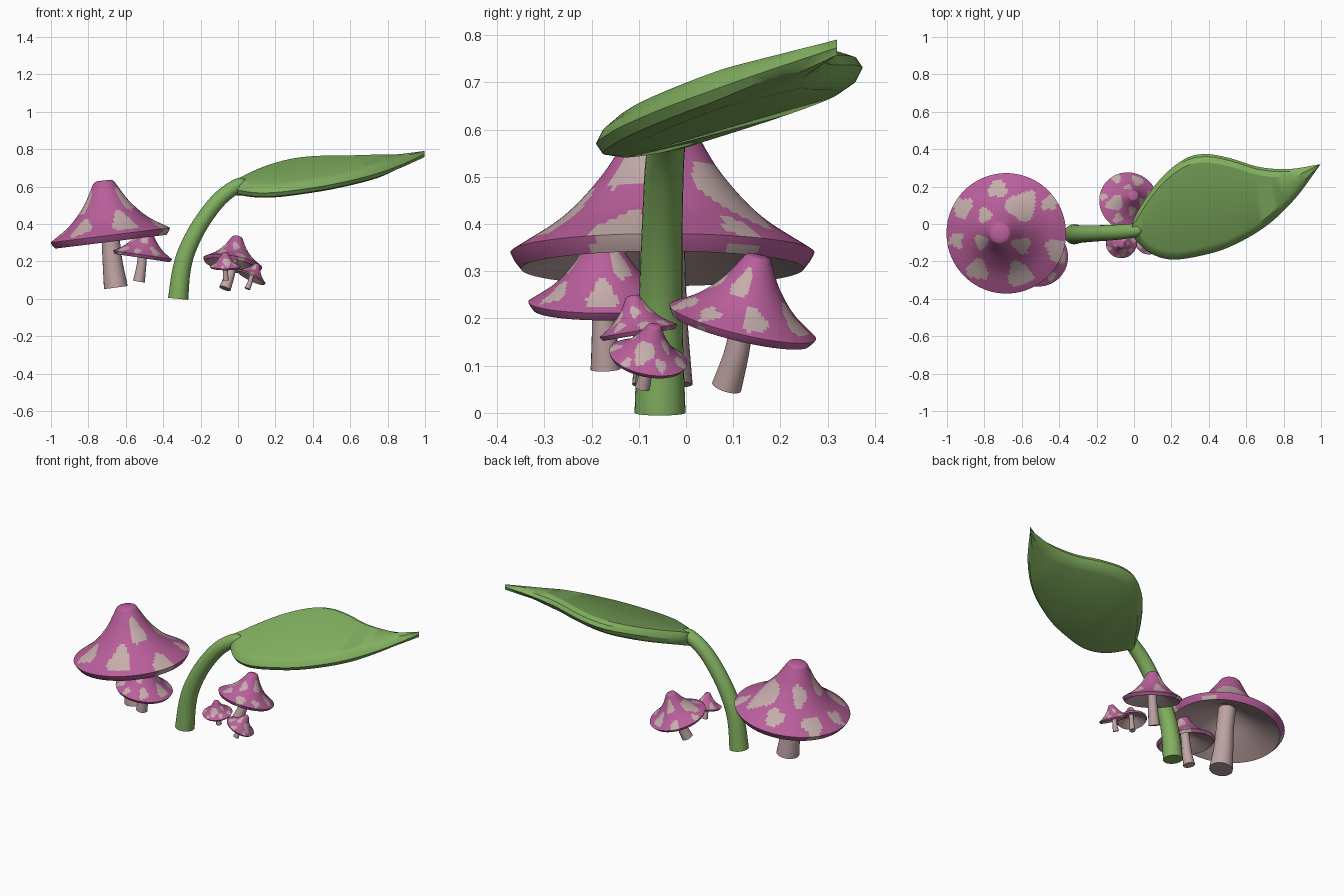
import bpy, bmesh, math
from mathutils import Vector

if "Cube" in bpy.data.objects:
    bpy.data.objects.remove(bpy.data.objects["Cube"])

UP = Vector((0, 0, 1))


def material(name, rgb):
    m = bpy.data.materials.new(name)
    m.diffuse_color = (*rgb, 1)
    m.use_nodes = True
    m.node_tree.nodes["Principled BSDF"].inputs["Base Color"].default_value = m.diffuse_color
    return m


PINK = material("cap pink", (0.49, 0.115, 0.33))
SPOT = material("spot grey pink", (0.56, 0.42, 0.41))
STEM = material("stalk grey pink", (0.52, 0.37, 0.37))
GREEN = material("leaf green", (0.22, 0.43, 0.115))


def finish(bm, name, mats, angle=35):
    bmesh.ops.remove_doubles(bm, verts=bm.verts, dist=0.0002)
    bmesh.ops.recalc_face_normals(bm, faces=bm.faces)
    me = bpy.data.meshes.new(name)
    bm.to_mesh(me)
    bm.free()
    for m in mats:
        me.materials.append(m)
    ob = bpy.data.objects.new(name, me)
    bpy.context.collection.objects.link(ob)
    bpy.context.view_layer.objects.active = ob
    ob.select_set(True)
    bpy.ops.object.shade_smooth_by_angle(angle=math.radians(angle))
    ob.select_set(False)
    return ob


def spline(points, steps):
    """Smooth curve through the given points."""
    p = [Vector(q) for q in points]
    p = [2 * p[0] - p[1]] + p + [2 * p[-1] - p[-2]]
    out = []
    for i in range(1, len(p) - 2):
        a, b, c, d = p[i - 1:i + 3]
        for s in range(steps):
            t = s / steps
            out.append(0.5 * (2 * b + (c - a) * t + (2 * a - 5 * b + 4 * c - d) * t * t
                              + (3 * b - a - 3 * c + d) * t ** 3))
    return out + [p[-2]]


def bridge(bm, a, b, closed=True):
    n = len(a)
    return [bm.faces.new((a[i], a[(i + 1) % n], b[(i + 1) % n], b[i]))
            for i in range(n if closed else n - 1)]


def tube(name, points, mat, steps=5, sides=24):
    """Round sweep; each point is x, y, z, radius."""
    path = spline(points, steps)
    bm = bmesh.new()
    rings = []
    for i, p in enumerate(path):
        tan = (path[min(i + 1, len(path) - 1)] - path[max(i - 1, 0)]).to_3d()
        rot = UP.rotation_difference(tan.normalized())
        ring = []
        for k in range(sides):
            a = 2 * math.pi * k / sides
            off = rot @ Vector((math.cos(a), math.sin(a), 0))
            ring.append(bm.verts.new(p.to_3d() + off * p[3]))
        rings.append(ring)
    for a, b in zip(rings, rings[1:]):
        bridge(bm, a, b)
    bm.faces.new(rings[0])
    bm.faces.new(rings[-1])
    return finish(bm, name, [mat])


# cap profile for a cap of radius 1: sloping top, turned-in rim, hollow underside
TOP = [(0.115, 0.915), (0.17, 0.885), (0.22, 0.8), (0.385, 0.525), (0.65, 0.235), (1.0, 0.0)]
RIM = [(1.0, 0.0), (0.975, -0.05), (0.93, -0.108)]
UNDER = [(0.93, -0.108), (0.7, 0.0), (0.4, 0.17), (0.1, 0.36)]
# spots seen from above: x, y, size
SPOTS = [(-.73, .43, .17), (-.3, .3, .12), (-.12, .74, .15), (.3, .46, .24),
         (.84, -.27, .17), (.25, -.68, .2), (-.45, -.6, .17), (.32, -.2, .13),
         (-.35, -.14, .12), (.72, .5, .12), (-.82, -.12, .13)]


def spotted(x, y):
    for i, (sx, sy, size) in enumerate(SPOTS):
        dx, dy = x - sx, y - sy
        wobble = 1 + 0.18 * math.sin(3 * math.atan2(dy, dx) + i * 1.7)
        if math.hypot(dx, dy) < size * wobble:
            return True
    return False


def cap(name, centre, axis, radius, turn=0, sides=96):
    rot = UP.rotation_difference(Vector(axis).normalized())
    bm = bmesh.new()
    prof = spline(TOP, 7)
    n_top = len(prof) - 1
    prof += [Vector(q) for q in RIM[1:]]
    n_rim = len(prof) - 1
    prof += [Vector(q) for q in UNDER[1:]]
    rings = []
    for r, h in prof:
        ring = []
        for k in range(sides):
            a = 2 * math.pi * k / sides
            v = Vector((r * math.cos(a), r * math.sin(a), h)) * radius
            ring.append(bm.verts.new(Vector(centre) + rot @ v))
        rings.append(ring)
    for j in range(len(rings) - 1):
        r = (prof[j][0] + prof[j + 1][0]) / 2
        for k, f in enumerate(bridge(bm, rings[j], rings[j + 1])):
            a = 2 * math.pi * (k + 0.5) / sides - turn
            if j >= n_rim:
                f.material_index = 2
            elif spotted(r * math.cos(a), r * math.sin(a)):
                f.material_index = 1
    bm.faces.new(rings[0])
    bm.faces.new(rings[-1]).material_index = 2
    finish(bm, name, [PINK, SPOT, STEM])


# mushrooms: name, rim centre, axis, cap radius, spot turn, foot of stalk, foot radius
MUSHROOMS = [
    ("big", (-.683, -.05, .34), (-.123, 0, .99), .322, 0, (-.653, -.05, .06), .064),
    ("left_small", (-.51, -.175, .235), (.15, 0, .99), .159, 1.2, (-.53, -.17, .093), .032),
    ("back", (-.028, .12, .193), (.17, .23, .96), .16, 2.4, (-.07, .086, .055), .032),
    ("front_tiny", (-.068, -.101, .174), (0, -.165, .986), .083, 3.9, (-.065, -.09, .1), .016),
    ("right_tiny", (.072, -.08, .118), (.44, .176, .88), .084, 5.0, (.05, -.092, .053), .016),
]
for name, c, ax, r, turn, foot, fr in MUSHROOMS:
    cap(name + "_mushroom_cap", c, ax, r, turn)
    c, foot = Vector(c), Vector(foot)
    top = c + Vector(ax).normalized() * r * 0.4
    mid = foot.lerp(c, 0.5) + (foot - c).cross(UP).cross(UP) * 0.1
    tube(name + "_mushroom_stalk",
         [(*foot, fr), (*mid, fr * .83), (*c, fr * .75), (*top, fr * .75)], STEM)

# curved leaf stem
tube("leaf_stem", [(-.32, -.055, 0, .054), (-.303, -.055, .147, .049), (-.27, -.053, .265, .046),
                   (-.198, -.05, .404, .043), (-.10, -.045, .532, .041),
                   (0, -.035, .607, .037), (.04, -.03, .612, .025)], GREEN)

# leaf: a thick tilted plate with chamfered edges
upper = spline([(-.02, -.035), (.016, .064), (.14, .24), (.27, .347), (.38, .374),
                (.51, .353), (.67, .305), (.83, .294), (.998, .32)], 6)
lower = spline([(-.02, -.035), (.005, -.08), (.085, -.155), (.2, -.19), (.35, -.171),
                (.51, -.123), (.70, -.016), (.86, .134), (.998, .32)], 6)
LAYERS = [(.045, .006), (.014, -.012), (0, -.036), (.014, -.06), (.05, -.075)]  # inset, height


def leaf_point(edge, mid, inset, h, t):
    half = max((edge - mid).length, 1e-6)
    q = mid + (edge - mid) * max(.4, 1 - inset / half)
    thin = 1 - .6 * max(0, (t - .8) / .2)
    return Vector((q.x, q.y, .637 + .086 * q.x + .26 * q.y - .03 + (h + .03) * thin))


bm = bmesh.new()
rows = []
last = len(upper) - 1
for inset, h in LAYERS:
    row = []
    for side in (upper, lower):
        row.append([bm.verts.new(leaf_point(side[i], (upper[i] + lower[i]) / 2, inset, h, i / last))
                    for i in range(last + 1)])
    rows.append(row)
for a, b in zip(rows, rows[1:]):
    for s in (0, 1):
        bridge(bm, a[s], b[s], closed=False)
for row in (rows[0], rows[-1]):
    bridge(bm, row[0], row[1], closed=False)
bmesh.ops.remove_doubles(bm, verts=bm.verts, dist=0.0005)
finish(bm, "leaf_blade", [GREEN], 30)
